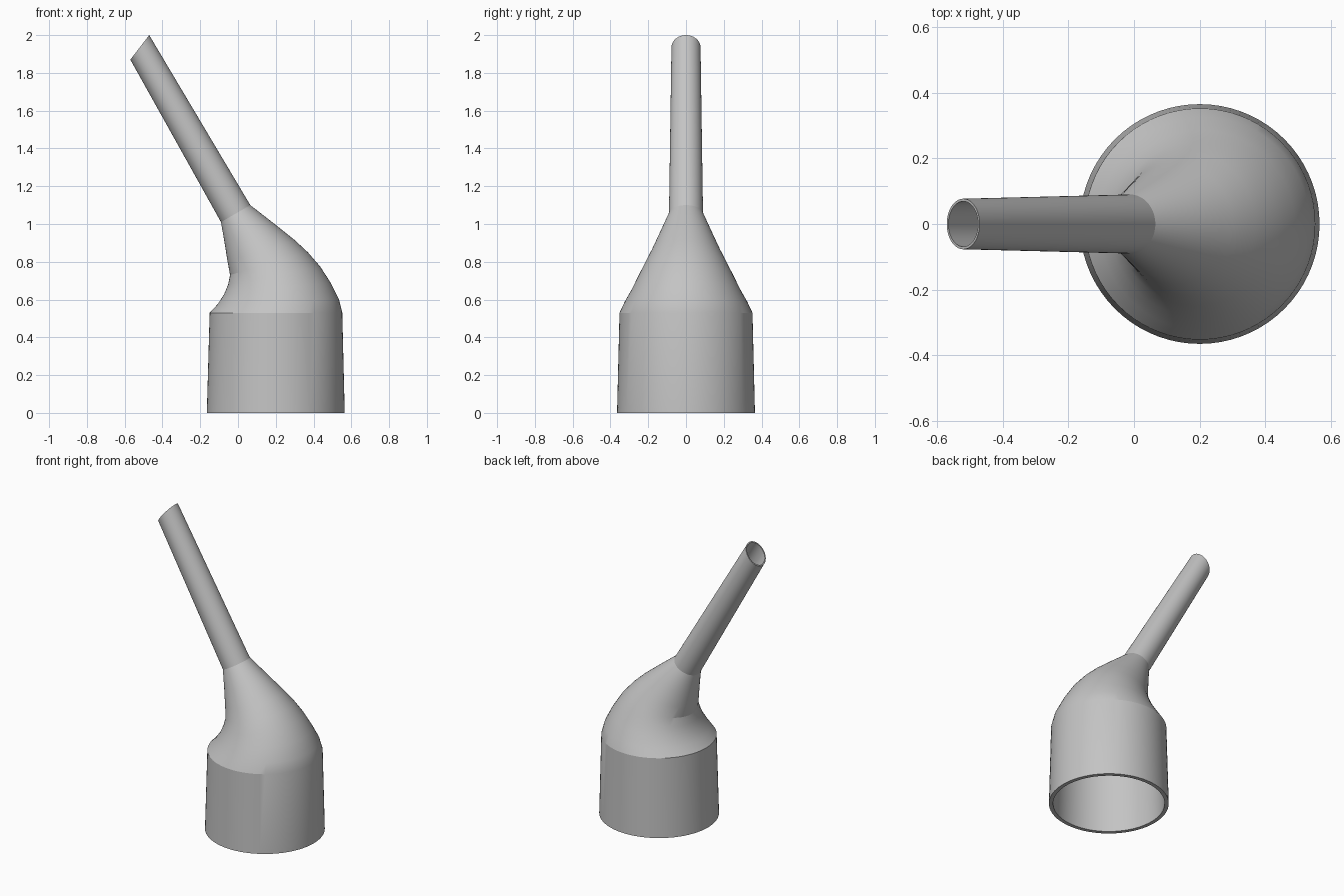
import bpy, bmesh, math
from mathutils import Vector

cube = bpy.data.objects.get("Cube")
if cube:
    bpy.data.objects.remove(cube, do_unlink=True)

SIDES = 72

# Plain grey plastic
grey = bpy.data.materials.new("grey plastic")
grey.use_nodes = True
colour = (0.55, 0.55, 0.55, 1)
grey.diffuse_color = colour
grey.node_tree.nodes["Principled BSDF"].inputs["Base Color"].default_value = colour

# Elliptical sections: left x, left z, right x, right z, half width, wall
sections = [
    (-0.165, 0.0, 0.565, 0.0, 0.365, 0.025),      # socket mouth
    (-0.15, 0.53, 0.552, 0.53, 0.352, 0.025),     # shoulder edge
    (-0.108, 0.575, 0.535, 0.60, 0.325, 0.023),   # hooded dome
    (-0.075, 0.625, 0.49, 0.69, 0.285, 0.021),
    (-0.052, 0.68, 0.435, 0.775, 0.25, 0.019),
    (-0.042, 0.73, 0.37, 0.85, 0.217, 0.017),     # neck crease
    (-0.055, 0.80, 0.30, 0.915, 0.182, 0.015),
    (-0.071, 0.90, 0.19, 1.003, 0.138, 0.012),
    (-0.09, 1.01, 0.065, 1.10, 0.09, 0.01),       # spout root
    (-0.57, 1.87, -0.47, 2.0, 0.077, 0.008),      # slanted spout tip
]


def ring(bm, section, inset):
    lx, lz, rx, rz, half, wall = section
    left, right = Vector((lx, 0, lz)), Vector((rx, 0, rz))
    centre, axis = (left + right) / 2, (right - left) / 2
    shrink = wall if inset else 0
    axis *= 1 - shrink / axis.length
    side = Vector((0, half - shrink, 0))
    angles = [2 * math.pi * i / SIDES for i in range(SIDES)]
    return [bm.verts.new(centre + axis * math.cos(a) + side * math.sin(a)) for a in angles]


# Outer skin up, inner skin back down, closed through both rims
bm = bmesh.new()
loop = [ring(bm, s, False) for s in sections]
loop += [ring(bm, s, True) for s in reversed(sections)]
for k, lower in enumerate(loop):
    upper = loop[(k + 1) % len(loop)]
    for i in range(SIDES):
        j = (i + 1) % SIDES
        bm.faces.new((lower[i], lower[j], upper[j], upper[i]))
bmesh.ops.recalc_face_normals(bm, faces=bm.faces)

mesh = bpy.data.meshes.new("angled_nozzle")
bm.to_mesh(mesh)
bm.free()
mesh.materials.append(grey)
nozzle = bpy.data.objects.new("angled_nozzle", mesh)
bpy.context.collection.objects.link(nozzle)
bpy.ops.object.select_all(action="DESELECT")
nozzle.select_set(True)
bpy.context.view_layer.objects.active = nozzle
bpy.ops.object.shade_smooth_by_angle(angle=math.radians(16))
